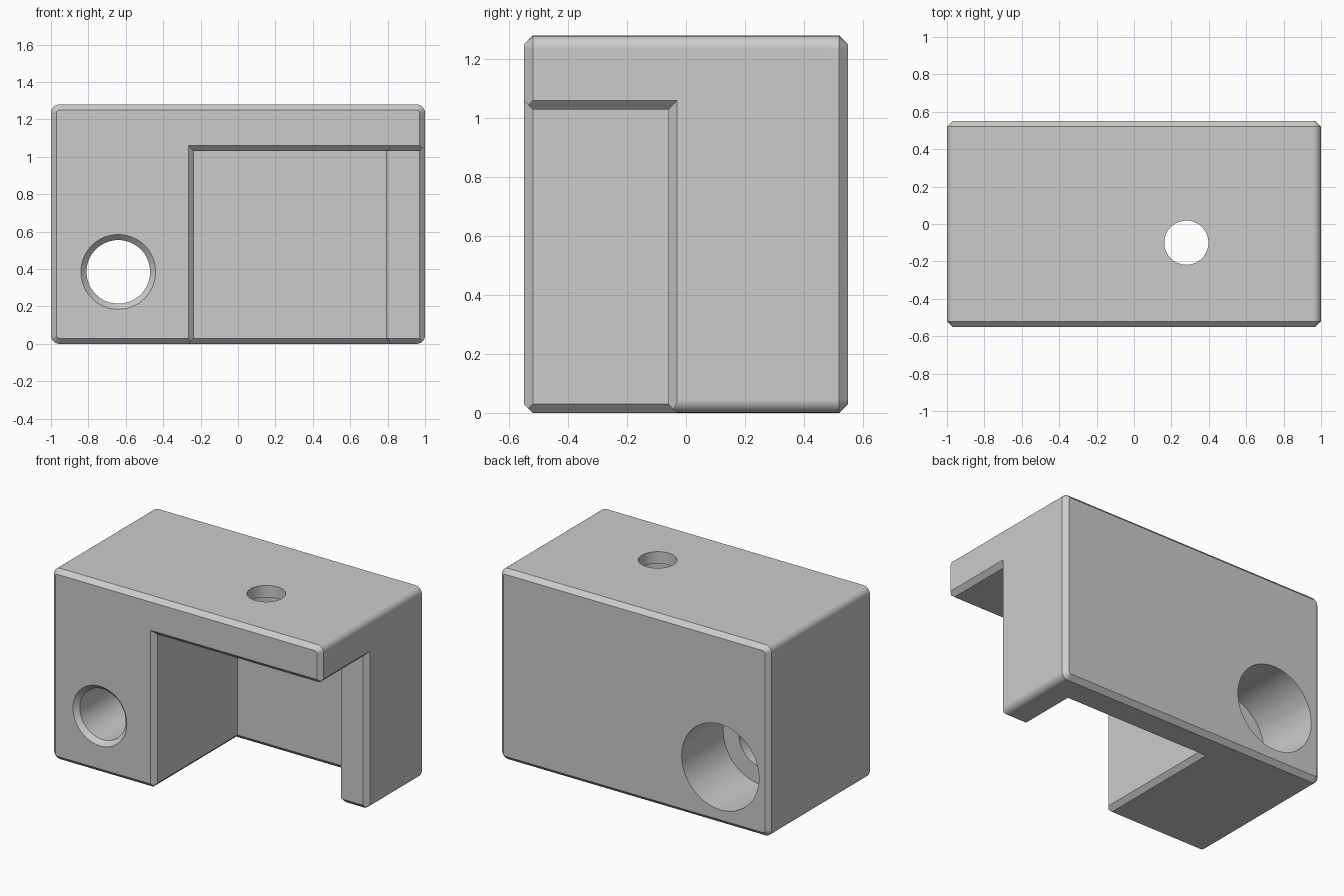
import bpy, bmesh, math

default = bpy.data.objects.get("Cube")
if default:
    bpy.data.objects.remove(default, do_unlink=True)

CHAMFER = 0.03
W, D, H = 1.0, 0.55, 1.28            # half width, half depth, height
LEFT, RIGHT = -0.235, 0.79           # pocket sides
STEP, BACK, CEILING = -0.06, 0.33, 1.03


def place(axis, u, v, w):
    return {"x": (w, u, v), "y": (u, w, v), "z": (u, v, w)}[axis]


def loft(name, axis, rings):
    """Closed solid through (position, outline) rings along an axis."""
    bm = bmesh.new()
    loops = [[bm.verts.new(place(axis, u, v, w)) for u, v in outline]
             for w, outline in rings]
    for a, b in zip(loops, loops[1:]):
        for i in range(len(a)):
            j = (i + 1) % len(a)
            bm.faces.new((a[i], a[j], b[j], b[i]))
    bm.faces.new(loops[0])
    bm.faces.new(loops[-1])
    bmesh.ops.recalc_face_normals(bm, faces=bm.faces)
    mesh = bpy.data.meshes.new(name)
    bm.to_mesh(mesh)
    bm.free()
    obj = bpy.data.objects.new(name, mesh)
    bpy.context.collection.objects.link(obj)
    return obj


def arc(cx, cy, r, start, sweep, steps=6):
    return [(cx + r * math.cos(math.radians(start + sweep * i / steps)),
             cy + r * math.sin(math.radians(start + sweep * i / steps)))
            for i in range(steps + 1)]


def circle(cx, cy, r):
    return arc(cx, cy, r, 0, 360, 64)[:-1]


def rect(u0, u1, v0, v1):
    return [(u0, v0), (u1, v0), (u1, v1), (u0, v1)]


def rounded_front(inset):
    """Front outline with rounded corners, shrunk by inset."""
    r = 0.045
    pts = []
    for cx, cy, start in ((W - r, H - r, 0), (r - W, H - r, 90),
                          (r - W, r, 180), (W - r, r, 270)):
        pts += arc(cx, cy, r - inset, start, 90)
    return pts


def pocket_plan(e):
    """Pocket and side notch seen from above, grown by e."""
    return ([(LEFT - e, -0.8), (1.3, -0.8), (1.3, STEP + e)]
            + arc(RIGHT + CHAMFER, STEP + CHAMFER, CHAMFER - e, 270, -90)
            + [(RIGHT + e, BACK + e), (LEFT - e, BACK + e)])


# Main block, chamfered around the front and back
body = loft("housing_block", "y", [
    (-D, rounded_front(CHAMFER)), (CHAMFER - D, rounded_front(0)),
    (D - CHAMFER, rounded_front(0)), (D, rounded_front(CHAMFER))])

cutters = []

# Pocket open to the front, right and bottom, with a chamfered lower rim
cutters.append(loft("pocket_cutter", "z", [
    (-0.1, pocket_plan(0.029)), (0.001, pocket_plan(0.029)),
    (CHAMFER, pocket_plan(0)), (CEILING, pocket_plan(0))]))

# Chamfers around the front and right openings
wide, narrow = 0.08, -0.02
cutters.append(loft("front_rim_cutter", "y", [
    (-D - 0.05, rect(LEFT - wide, 1.2, -0.2, CEILING + wide)),
    (-D + 0.05, rect(LEFT - narrow, 1.2, -0.2, CEILING + narrow))]))
cutters.append(loft("right_rim_cutter", "x", [
    (W + 0.05, rect(-0.9, STEP + wide, -0.3, CEILING + wide)),
    (W - 0.05, rect(-0.9, STEP + narrow, -0.3, CEILING + narrow))]))

# Counterbored hole running front to back
cutters.append(loft("long_bore_cutter", "y", [
    (y, circle(-0.64, 0.385, r)) for y, r in
    ((-0.6, 0.25), (-0.52, 0.17), (0.11, 0.17), (0.11, 0.287), (0.7, 0.287))]))

# Screw hole in the roof, wider on the underside
cutters.append(loft("roof_hole_cutter", "z", [
    (z, circle(0.28, -0.1, r)) for z, r in
    ((0.9, 0.2), (1.2, 0.2), (1.2, 0.118), (1.4, 0.118))]))

bpy.context.view_layer.objects.active = body
for cutter in cutters:
    cutter.hide_render = True
    mod = body.modifiers.new("cut", "BOOLEAN")
    mod.operation = "DIFFERENCE"
    mod.solver = "EXACT"
    mod.object = cutter
    bpy.ops.object.modifier_apply(modifier=mod.name)
    bpy.data.objects.remove(cutter, do_unlink=True)

# Plain grey finish
grey = bpy.data.materials.new("plain_grey")
grey.use_nodes = True
colour = (0.6, 0.6, 0.6, 1)
grey.diffuse_color = colour
grey.node_tree.nodes["Principled BSDF"].inputs["Base Color"].default_value = colour
body.data.materials.clear()
body.data.materials.append(grey)
for face in body.data.polygons:
    face.material_index = 0

# Smooth rounded corners and bores, crisp chamfers
for obj in bpy.context.selected_objects:
    obj.select_set(False)
body.select_set(True)
bpy.ops.object.shade_smooth_by_angle(angle=math.radians(30))
weighted = body.modifiers.new("weighted_normals", "WEIGHTED_NORMAL")
weighted.keep_sharp = True
